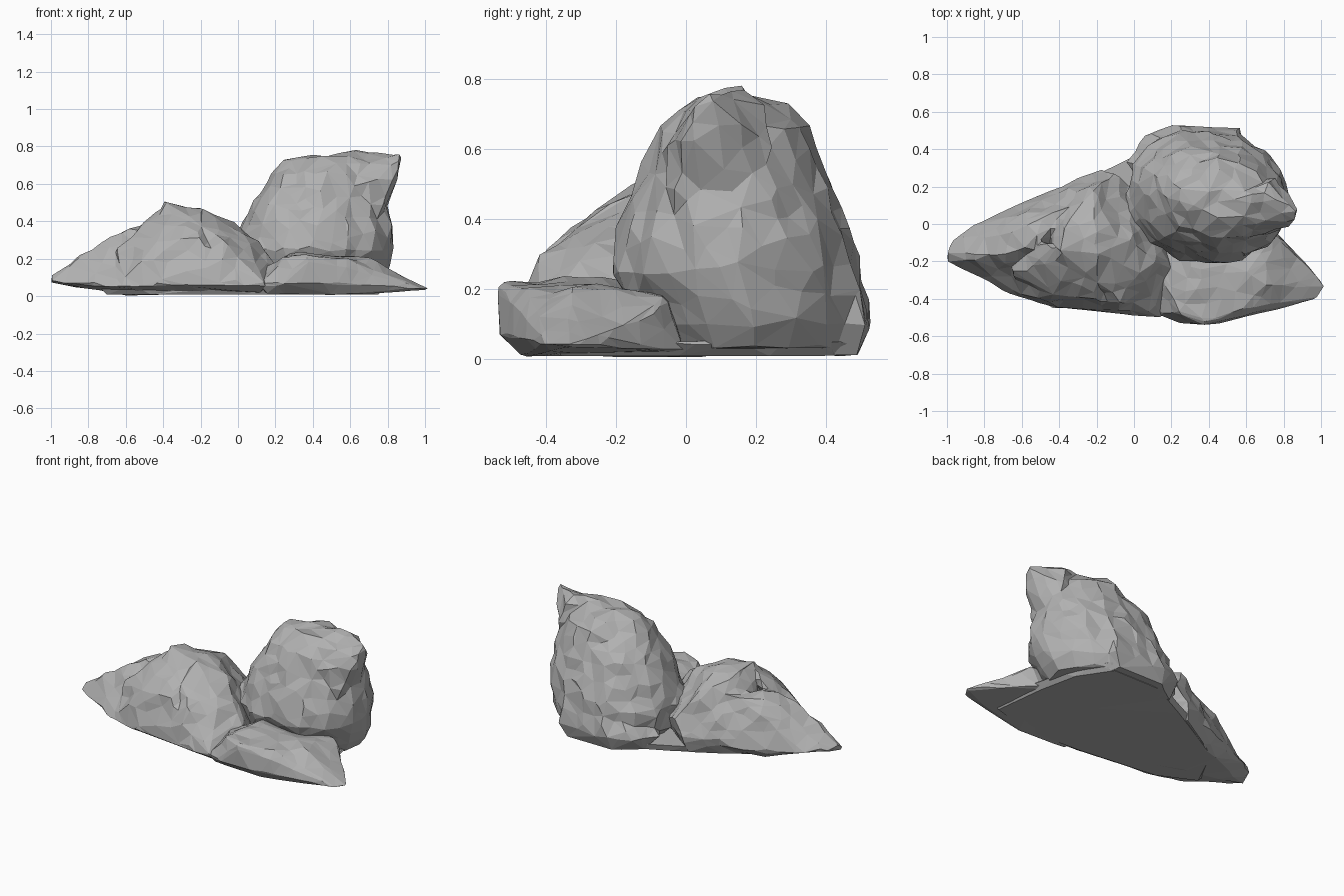
import bpy
import bmesh
from math import cos, sin, tau
from mathutils import Vector, noise

cube = bpy.data.objects.get("Cube")
if cube:
    bpy.data.objects.remove(cube, do_unlink=True)

# Single stone colour
stone = bpy.data.materials.new("grey_stone")
stone.use_nodes = True
stone_colour = (0.44, 0.44, 0.44, 1)
stone.diffuse_color = stone_colour
shader = next(n for n in stone.node_tree.nodes if n.type == 'BSDF_PRINCIPLED')
shader.inputs["Base Color"].default_value = stone_colour
shader.inputs["Roughness"].default_value = 0.9


def oval(z, centre_x, centre_y, radius_x, radius_y, sides=16):
    """Horizontal slice of a boulder, worn down on its back left corner."""
    ring = []
    for i in range(sides):
        angle = tau * i / sides
        worn = 1 - 0.1 * max(0, cos(angle - tau / 8)) ** 3
        ring.append((centre_x + radius_x * worn * cos(angle),
                     centre_y + radius_y * worn * sin(angle), z))
    return ring


def add_chunk(bm, points):
    """Add the convex chunk spanned by the given corner points."""
    verts = [bm.verts.new(p) for p in points]
    result = bmesh.ops.convex_hull(bm, input=verts)
    loose = [v for v in set(result["geom_interior"] + result["geom_unused"])
             if isinstance(v, bmesh.types.BMVert)]
    bmesh.ops.delete(bm, geom=loose, context='VERTS')


def apply_modifier(obj, kind, **settings):
    modifier = obj.modifiers.new(kind.title(), kind)
    for key, value in settings.items():
        setattr(modifier, key, value)
    bpy.ops.object.select_all(action='DESELECT')
    obj.select_set(True)
    bpy.context.view_layer.objects.active = obj
    bpy.ops.object.modifier_apply(modifier=modifier.name)


def make_rock(name, chunks, facets, roughness, seed):
    """Fuse chunks, weather the surface, then reduce it to flat facets."""
    bm = bmesh.new()
    for points in chunks:
        add_chunk(bm, points)
    bmesh.ops.recalc_face_normals(bm, faces=bm.faces)
    mesh = bpy.data.meshes.new(name)
    bm.to_mesh(mesh)
    bm.free()
    rock = bpy.data.objects.new(name, mesh)
    bpy.context.collection.objects.link(rock)
    apply_modifier(rock, 'REMESH', mode='VOXEL', voxel_size=0.014)

    # Chipped surface, kept calm near the flat underside
    offset = Vector((seed, seed * 2, seed * 3))
    normals = [v.normal.copy() for v in rock.data.vertices]
    for vert, normal in zip(rock.data.vertices, normals):
        p = vert.co.copy()
        bump = noise.noise(p * 5 + offset) + 0.6 * noise.noise(p * 11 + offset)
        calm = min(1, max(0.1, p.z / 0.2))
        vert.co = p + normal * bump * roughness * calm
        vert.co.z = max(0, vert.co.z)

    apply_modifier(rock, 'DECIMATE',
                   ratio=facets / (2 * len(rock.data.polygons)))
    rock.data.materials.clear()
    rock.data.materials.append(stone)
    for face in rock.data.polygons:
        face.use_smooth = False
        face.material_index = 0


# Tall boulder at the back: body, flared back foot, horned left shoulder
tall_body = (oval(.03, .40, .19, .35, .29) + oval(.10, .39, .19, .41, .34)
             + oval(.25, .40, .16, .45, .37) + oval(.38, .43, .155, .41, .34)
             + oval(.52, .45, .15, .36, .28) + oval(.66, .47, .14, .29, .21)
             + oval(.71, .48, .13, .24, .15) + oval(.75, .5, .11, .15, .08))
back_foot = [(.22, .53, .1), (.06, .47, .1), (-.04, .32, .1), (.57, .51, .1),
             (.52, .49, .01), (.2, .49, .01), (.04, .38, .01),
             (.3, .47, .35), (.53, .46, .35), (.2, .1, .01), (.6, .1, .01)]
shoulder = [(.87, .07, .75), (.86, .03, .72), (.70, .17, .78),
            (.72, .23, .73), (.68, 0, .71), (.42, -.02, .71),
            (.58, -.09, .55), (.77, -.02, .5), (.8, .13, .46),
            (.75, .25, .6), (.4, .1, .74), (.74, -.05, .4)]
make_rock("tall_boulder", [tall_body, back_foot, shoulder], 620, 0.026, 3.7)

# Broad boulder on the right: humped crown, long tail and front flank
hump = [(-.40, -.14, .5), (-.38, -.02, .49), (-.21, -.15, .47),
        (-.20, .02, .45), (-.02, -.1, .38), (.03, -.26, .34),
        (.11, -.2, .28), (.22, -.25, .12), (-.08, -.41, .3),
        (-.08, -.46, .2), (.15, -.5, .06), (-.45, -.45, .06),
        (-.17, .3, .12), (-.1, .28, .22), (-.45, .17, .12),
        (-.22, .18, .36), (.1, .1, .1), (.12, -.44, .02),
        (-.2, .26, .01), (-.5, .08, .01)]
tail = [(-1.01, -.2, .075), (-1, -.16, .105), (-.96, -.08, .1),
        (-.85, 0, .08), (-.68, .07, .06), (-.4, .2, .08),
        (-.69, -.16, .31), (-.66, -.05, .31), (-.55, -.12, .36),
        (-.45, .06, .37), (-.3, .12, .38), (-.76, -.31, .07),
        (-.62, -.39, .05), (-.55, -.2, .005), (-.6, .04, .005),
        (-.3, -.3, .01), (-.3, .1, .01)]
flank = [(-.66, -.26, .24), (-.57, -.24, .32), (-.44, -.38, .29),
         (-.2, -.4, .32), (-.5, -.1, .38), (-.41, -.12, .47),
         (-.2, -.2, .45), (-.62, -.39, .05), (-.4, -.45, .06),
         (-.1, -.46, .15), (-.5, -.3, .01), (-.1, -.38, .01)]
make_rock("broad_boulder", [hump, tail, flank], 560, 0.024, 8.2)

# Low slab in front, thinning to a point on the left
slab = [(1.03, -.34, .035), (.98, -.4, .04), (.96, -.25, .06),
        (.8, -.09, .13), (.75, -.46, .06), (.6, -.49, .07),
        (.45, -.535, .07), (.24, -.53, .07), (.12, -.48, .06),
        (.25, -.47, .2), (.13, -.25, .15), (.3, -.25, .23),
        (.6, -.25, .22), (.7, -.32, .2), (.58, -.45, .2),
        (.38, -.53, .21), (.82, -.3, .14), (.3, -.1, .2),
        (.74, -.06, .17), (.72, 0, .02), (.1, 0, .02),
        (.15, -.46, .015), (.5, -.47, .005), (.75, -.4, .015)]
make_rock("front_slab", [slab], 300, 0.016, 5.1)

# Shared flat bed that closes the gaps between the rocks
outline = [(-.6, .04), (-.2, .27), (.2, .47), (.55, .47), (.7, .25),
           (.76, -.05), (.8, -.38), (.5, -.47), (.1, -.45), (-.5, -.38),
           (-.75, -.26)]
bed = [(x * s, y * s, z) for x, y in outline
       for s, z in ((.94, .008), (1, .05))]
make_rock("ground_bed", [bed], 120, 0.01, 2.3)
